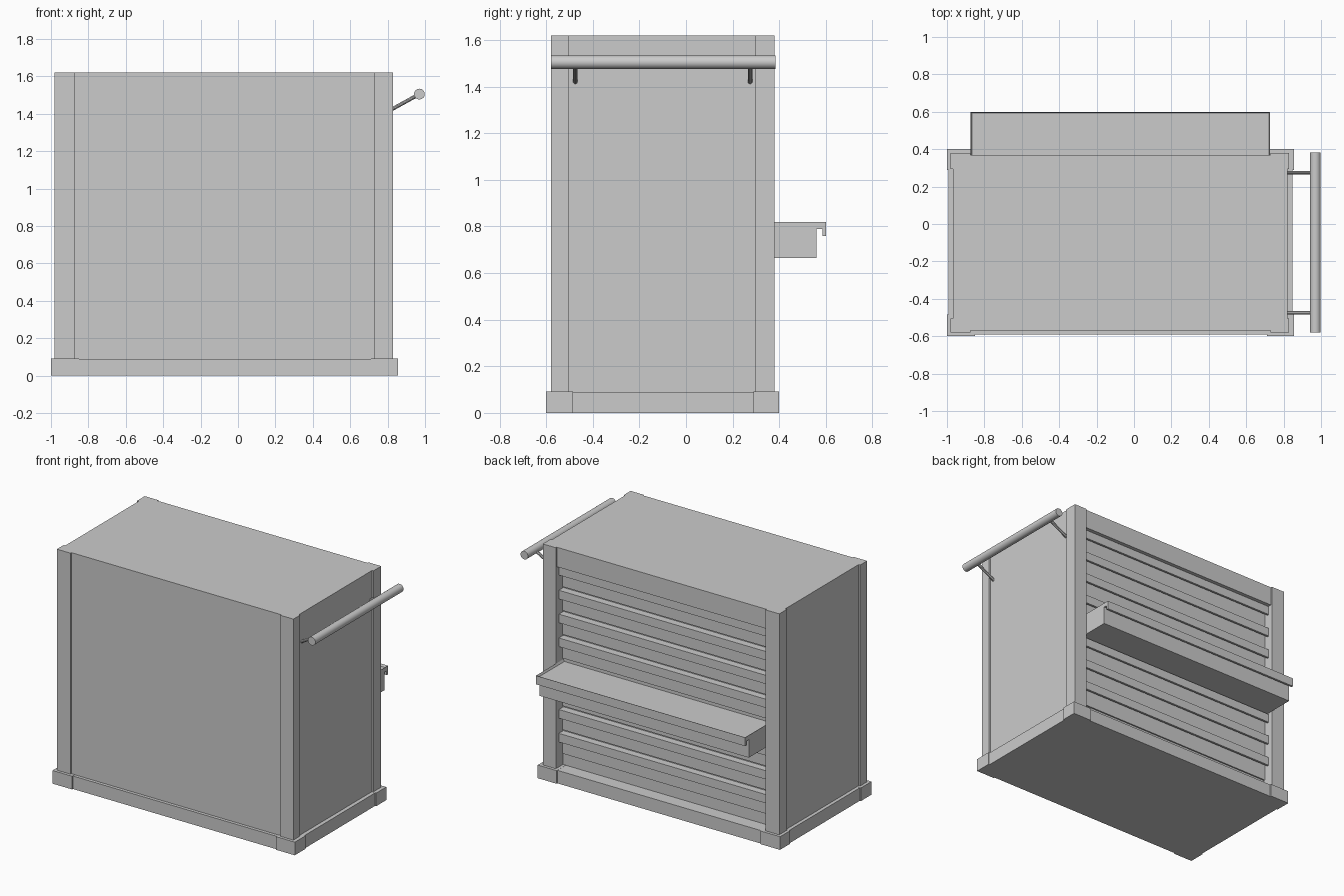
import bpy, bmesh
from mathutils import Vector

if "Cube" in bpy.data.objects:
    bpy.data.objects.remove(bpy.data.objects["Cube"])


def finish(name, bm):
    bmesh.ops.recalc_face_normals(bm, faces=bm.faces[:])
    mesh = bpy.data.meshes.new(name)
    bm.to_mesh(mesh)
    bm.free()
    ob = bpy.data.objects.new(name, mesh)
    bpy.context.collection.objects.link(ob)
    return ob


def box(name, x0, x1, y0, y1, z0, z1):
    bm = bmesh.new()
    bmesh.ops.create_cube(bm, size=1)
    for v in bm.verts:
        v.co = Vector(((x0 + x1) / 2 + v.co.x * (x1 - x0),
                       (y0 + y1) / 2 + v.co.y * (y1 - y0),
                       (z0 + z1) / 2 + v.co.z * (z1 - z0)))
    return finish(name, bm)


def rod(name, a, b, radius, sides):
    a, b = Vector(a), Vector(b)
    bpy.ops.mesh.primitive_cylinder_add(vertices=sides, radius=radius,
                                        depth=(b - a).length, location=(a + b) / 2)
    ob = bpy.context.object
    ob.name = name
    ob.rotation_euler = (b - a).to_track_quat('Z', 'Y').to_euler()
    bpy.ops.object.shade_smooth_by_angle()


def drawer(name, top, front, tray=False):
    # side profile with a hooked pull lip, extruded across the opening
    pts = [(0.29, top - 0.155), (front, top - 0.155), (front, top - 0.03),
           (front + 0.025, top - 0.03), (front + 0.025, top - 0.06),
           (front + 0.04, top - 0.06), (front + 0.04, top), (0.29, top)]
    bm = bmesh.new()
    face = bm.faces.new([bm.verts.new((-0.873, y, z)) for y, z in pts])
    ext = bmesh.ops.extrude_face_region(bm, geom=[face])
    bmesh.ops.translate(bm, vec=(1.601, 0, 0),
                        verts=[g for g in ext['geom'] if isinstance(g, bmesh.types.BMVert)])
    bmesh.ops.recalc_face_normals(bm, faces=bm.faces[:])
    if tray:  # shallow sunken top
        up = max(bm.faces, key=lambda f: f.calc_center_median().z)
        bmesh.ops.inset_region(bm, faces=[up], thickness=0.01)
        bmesh.ops.translate(bm, verts=up.verts[:], vec=(0, 0, -0.015))
    finish(name, bm)


# Cabinet core and the rail above the drawers
box("cabinet_body", -0.968, 0.82, -0.57, 0.30, 0.08, 1.62)
box("top_rail", -0.875, 0.73, 0.295, 0.37, 1.485, 1.62)

# Corner posts
for sx, (x0, x1) in (("left", (-0.98, -0.875)), ("right", (0.73, 0.83))):
    for sy, (y0, y1) in (("front", (-0.58, -0.505)), ("back", (0.31, 0.38))):
        # back posts reach inward to close the drawer opening
        box(f"{sy}_{sx}_post", x0, x1, y0 if sy == "front" else 0.295, y1, 0.08, 1.62)

# Base plinth with raised corner blocks
box("base_plinth", -0.992, 0.847, -0.592, 0.392, 0, 0.09)
for sx, (x0, x1) in (("left", (-1.0, -0.85)), ("right", (0.71, 0.855))):
    for sy, (y0, y1) in (("front", (-0.6, -0.485)), ("back", (0.29, 0.4))):
        box(f"{sy}_{sx}_base_corner", x0, x1, y0, y1, 0, 0.091)

# Drawers, the fifth pulled open
for i in range(8):
    is_open = i == 4
    drawer(f"drawer_{i + 1}", 1.48 - 0.165 * i, 0.56 if is_open else 0.31, is_open)

# Push handle
rod("push_handle", (0.97, -0.58, 1.505), (0.97, 0.383, 1.505), 0.029, 14)
for side, y in (("front", -0.475), ("back", 0.275)):
    rod(f"{side}_handle_arm", (0.81, y, 1.417), (0.97, y, 1.505), 0.01, 10)
